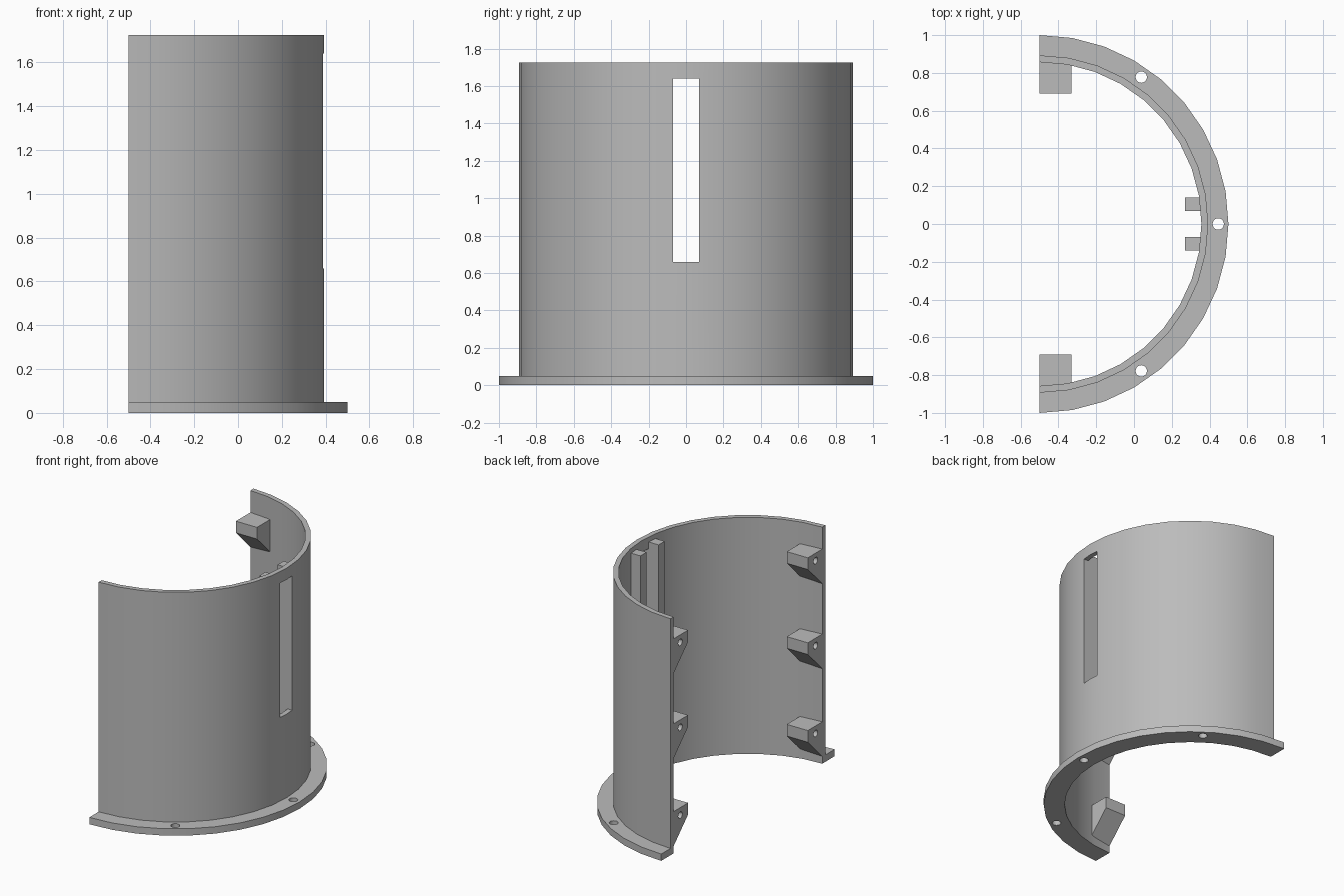
import bpy, bmesh, math
from mathutils import Matrix, Vector

cube = bpy.data.objects.get("Cube")
if cube:
    bpy.data.objects.remove(cube, do_unlink=True)

AXIS_X = -0.5              # axis of the half cylinder
R_IN, R_WALL, R_FLANGE = 0.857, 0.893, 1.0
FLANGE_Z, TOP_Z = 0.05, 1.725
STEPS = 18

grey = bpy.data.materials.new("plain grey")
grey.use_nodes = True
colour = (0.5, 0.5, 0.5, 1)
grey.diffuse_color = colour
grey.node_tree.nodes["Principled BSDF"].inputs["Base Color"].default_value = colour


def make_object(name, bm):
    bmesh.ops.recalc_face_normals(bm, faces=bm.faces)
    mesh = bpy.data.meshes.new(name)
    bm.to_mesh(mesh)
    bm.free()
    mesh.materials.append(grey)
    obj = bpy.data.objects.new(name, mesh)
    bpy.context.collection.objects.link(obj)
    return obj


def prism(name, points, offset):
    """Extrude a closed outline along an offset."""
    bm = bmesh.new()
    face = bm.faces.new([bm.verts.new(p) for p in points])
    made = bmesh.ops.extrude_face_region(bm, geom=[face])["geom"]
    verts = [v for v in made if isinstance(v, bmesh.types.BMVert)]
    bmesh.ops.translate(bm, vec=Vector(offset), verts=verts)
    return make_object(name, bm)


def half_ring(name, r_in, r_out, z0, z1):
    angles = [math.pi * (i / STEPS - 0.5) for i in range(STEPS + 1)]
    bm = bmesh.new()
    rings = [[bm.verts.new((AXIS_X + r * math.cos(a), r * math.sin(a), z))
              for r, z in ((r_in, z0), (r_out, z0), (r_out, z1), (r_in, z1))]
             for a in angles]
    for a, b in zip(rings, rings[1:]):
        for k in range(4):
            n = (k + 1) % 4
            bm.faces.new((a[k], a[n], b[n], b[k]))
    bm.faces.new(rings[0])
    bm.faces.new(rings[-1])
    return make_object(name, bm)


def box(name, x0, x1, y0, y1, z0, z1):
    return prism(name, [(x0, y0, z0), (x1, y0, z0), (x1, y1, z0), (x0, y1, z0)],
                 (0, 0, z1 - z0))


def rod(name, centre, radius, length, along_x=False):
    bm = bmesh.new()
    turn = Matrix.Rotation(math.pi / 2, 4, "Y") if along_x else Matrix()
    bmesh.ops.create_cone(bm, cap_ends=True, segments=20, radius1=radius, radius2=radius,
                          depth=length, matrix=Matrix.Translation(centre) @ turn)
    return make_object(name, bm)


def cut(obj, cutter):
    cutter.hide_render = True
    bpy.context.view_layer.objects.active = obj
    mod = obj.modifiers.new("cut", "BOOLEAN")
    mod.operation = "DIFFERENCE"
    mod.solver = "EXACT"
    mod.object = cutter
    bpy.ops.object.modifier_apply(modifier=mod.name)
    bpy.data.objects.remove(cutter, do_unlink=True)


def smooth(obj):
    bpy.ops.object.select_all(action="DESELECT")
    obj.select_set(True)
    bpy.context.view_layer.objects.active = obj
    bpy.ops.object.shade_smooth_by_angle(angle=math.radians(30))


# Curved wall with a tall slot
wall = half_ring("curved_wall", R_IN, R_WALL, FLANGE_Z, TOP_Z)
cut(wall, box("slot_cutter", 0.2, 0.6, -0.07, 0.07, 0.66, 1.64))
smooth(wall)

# Base flange with three screw holes
flange = half_ring("base_flange", R_IN, R_FLANGE, 0, FLANGE_Z)
for angle in (-55.3, 0, 55.3):
    a = math.radians(angle)
    cut(flange, rod("hole_cutter", (AXIS_X + 0.946 * math.cos(a), 0.946 * math.sin(a), 0),
                    0.03, 0.3))
smooth(flange)

for side, s in (("left", 1), ("right", -1)):
    # Guide rails beside the slot
    y0, y1 = sorted((0.07 * s, 0.14 * s))
    box("guide_rail_" + side, 0.27, 0.355, y0, y1, 0.61, 1.69)

    # Wedge-bottomed mounting lugs with blind screw holes
    for level, top in (("lower", 0.305), ("middle", 0.945), ("upper", 1.565)):
        profile = [(0.69, top), (0.858, top), (0.858, top - 0.253), (0.69, top - 0.085)]
        lug = prism(f"mounting_lug_{level}_{side}",
                    [(AXIS_X, s * y, z) for y, z in profile], (0.17, 0, 0))
        cut(lug, rod("hole_cutter", (AXIS_X, s * 0.78, top - 0.055), 0.024, 0.24, True))
        smooth(lug)
